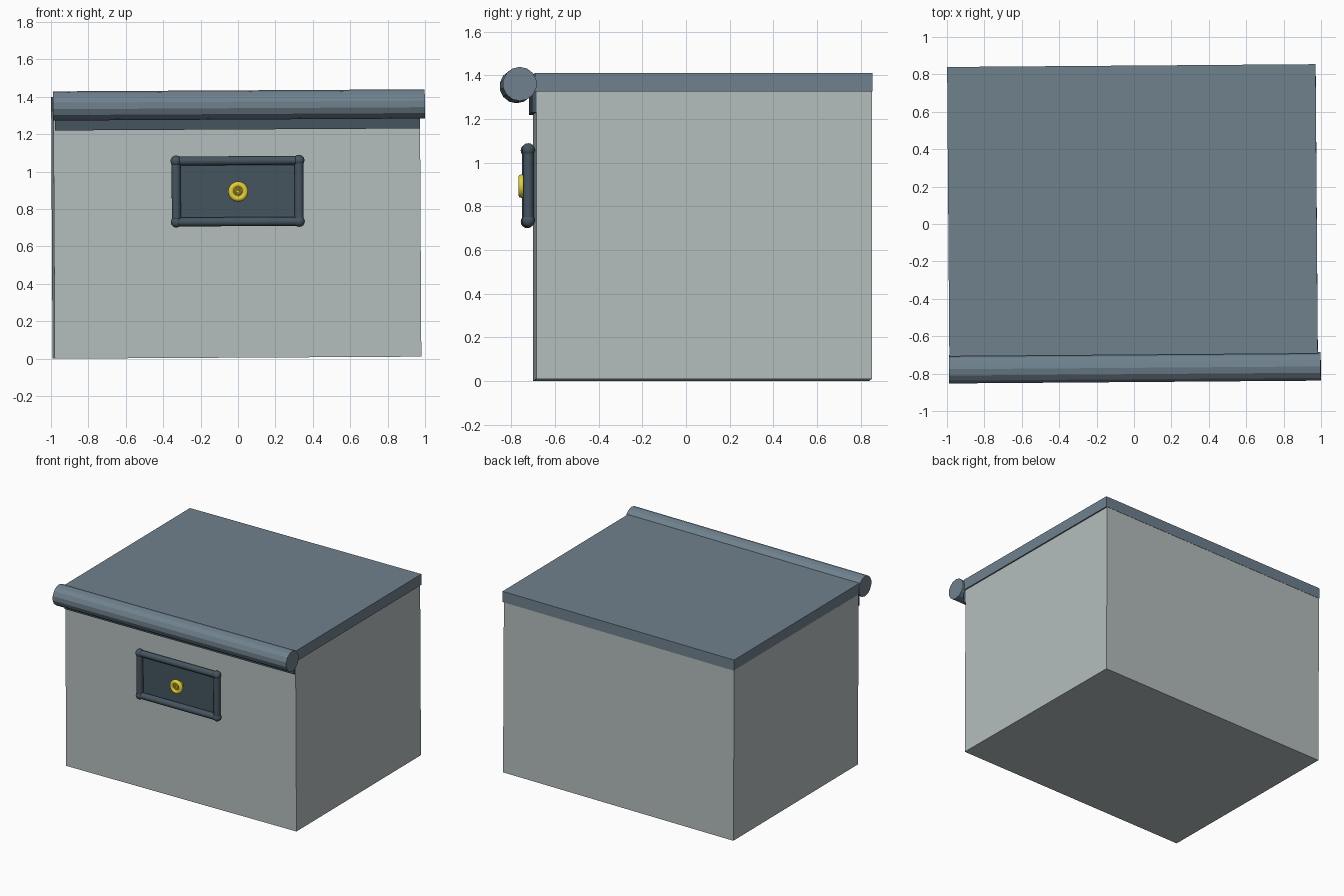
import bpy, math
from mathutils import Matrix, Vector

if "Cube" in bpy.data.objects:
    bpy.data.objects.remove(bpy.data.objects["Cube"])

# The whole box leans by a fraction of a degree
TILT = Matrix.Rotation(0.0076, 4, 'Z') @ Matrix.Rotation(-0.0055, 4, 'Y')


def material(name, rgb):
    m = bpy.data.materials.new(name)
    m.diffuse_color = (*rgb, 1)
    m.use_nodes = True
    m.node_tree.nodes["Principled BSDF"].inputs["Base Color"].default_value = m.diffuse_color
    return m


PALE = material("pale_grey", (0.46, 0.51, 0.51))
SLATE = material("slate", (0.16, 0.22, 0.27))
DARK = material("dark_slate", (0.06, 0.09, 0.115))
GOLD = material("gold", (0.78, 0.62, 0.04))


def finish(name, mat, smooth=False):
    ob = bpy.context.object
    ob.name = name
    ob.data.materials.append(mat)
    if smooth:
        bpy.ops.object.shade_smooth_by_angle(angle=math.radians(40))
    bpy.context.view_layer.update()
    ob.matrix_world = TILT @ ob.matrix_world
    return ob


def box(name, lo, hi, mat):
    lo, hi = Vector(lo), Vector(hi)
    bpy.ops.mesh.primitive_cube_add(size=1, location=(lo + hi) / 2)
    bpy.context.object.scale = hi - lo
    return finish(name, mat)


def rod(name, a, b, r, mat, sides=12, smooth=False):
    a, b = Vector(a), Vector(b)
    rot = (b - a).to_track_quat('Z', 'Y').to_euler()
    bpy.ops.mesh.primitive_cylinder_add(vertices=sides, radius=r, depth=(b - a).length,
                                        location=(a + b) / 2, rotation=rot)
    return finish(name, mat, smooth)


# Body, lid, front lip and rolled lid edge
box("body", (-0.985, -0.693, 0.005), (0.975, 0.845, 1.325), PALE)
box("lid", (-0.985, -0.70, 1.322), (0.985, 0.847, 1.405), SLATE)
box("front_lip", (-0.977, -0.713, 1.225), (0.975, -0.68, 1.34), DARK)
rod("lid_roll", (-0.987, -0.769, 1.356), (1.0, -0.769, 1.356), 0.078, SLATE, 14)

# Latch plate with a rod frame and ball corners
X0, X1, Z0, Z1, Y = -0.331, 0.326, 0.732, 1.058, -0.725
box("latch_plate", (X0, -0.712, Z0), (X1, -0.69, Z1), DARK)
corners = [(X0, Y, Z0), (X1, Y, Z0), (X1, Y, Z1), (X0, Y, Z1)]
for i, c in enumerate(corners):
    rod(f"latch_frame_{i}", c, corners[(i + 1) % 4], 0.024, DARK, 12, True)
    bpy.ops.mesh.primitive_uv_sphere_add(segments=16, ring_count=8, radius=0.03, location=c)
    finish(f"latch_corner_{i}", DARK, True)

# Gold button: stem, ring, dished centre and small boss
KX, KZ = 0.0, 0.893
rod("button_stem", (KX, -0.745, KZ), (KX, -0.705, KZ), 0.03, GOLD, 16, True)
bpy.ops.mesh.primitive_torus_add(major_segments=24, minor_segments=10, major_radius=0.038,
                                 minor_radius=0.016, location=(KX, -0.753, KZ),
                                 rotation=(math.pi / 2, 0, 0))
finish("button_ring", GOLD, True)
rod("button_dish", (KX, -0.757, KZ), (KX, -0.735, KZ), 0.036, GOLD, 24, True)
bpy.ops.mesh.primitive_torus_add(major_segments=16, minor_segments=8, major_radius=0.014,
                                 minor_radius=0.006, location=(KX, -0.758, KZ),
                                 rotation=(math.pi / 2, 0, 0))
finish("button_boss", GOLD, True)
